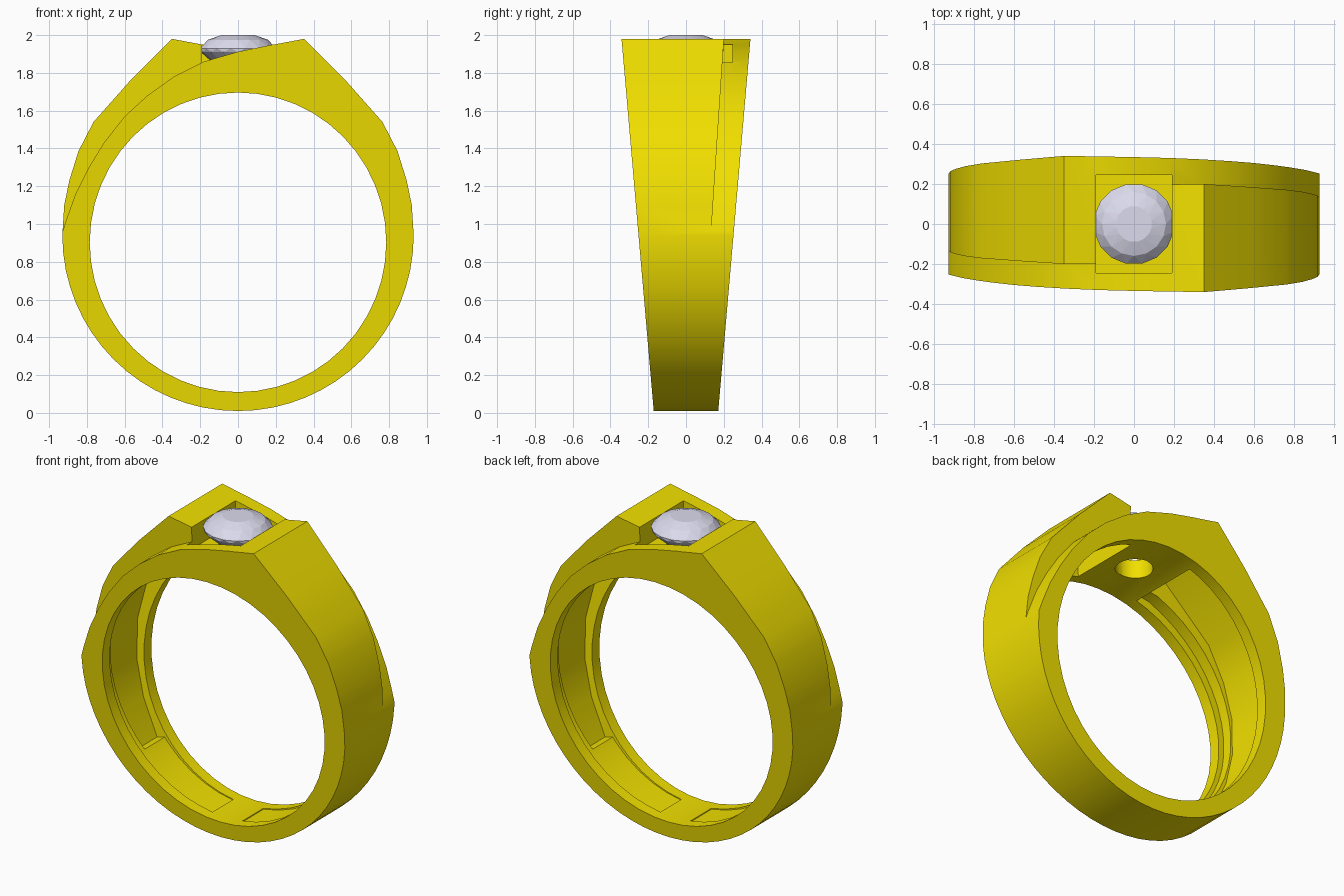
import bpy, bmesh
from math import sin, cos, pi, radians

if "Cube" in bpy.data.objects:
    bpy.data.objects.remove(bpy.data.objects["Cube"])


def material(name, rgb):
    m = bpy.data.materials.new(name)
    m.diffuse_color = (*rgb, 1)
    m.use_nodes = True
    m.node_tree.nodes["Principled BSDF"].inputs["Base Color"].default_value = m.diffuse_color
    return m


def finish(name, bm, mat=None):
    bmesh.ops.recalc_face_normals(bm, faces=bm.faces)
    me = bpy.data.meshes.new(name)
    bm.to_mesh(me)
    bm.free()
    ob = bpy.data.objects.new(name, me)
    bpy.context.collection.objects.link(ob)
    if mat:
        me.materials.append(mat)
    return ob


def prism(name, pts, y_front, y_back, turn=1, mat=None):
    """Extrude an xz profile along y; end caps lean as functions of z. turn=-1 spins it half round z."""
    bm = bmesh.new()
    a = [bm.verts.new((turn * x, turn * y_front(z), z)) for x, z in pts]
    b = [bm.verts.new((turn * x, turn * y_back(z), z)) for x, z in pts]
    bm.faces.new(a)
    bm.faces.new(b[::-1])
    n = len(pts)
    for i in range(n):
        j = (i + 1) % n
        bm.faces.new((a[i], b[i], b[j], a[j]))
    return finish(name, bm, mat)


def lathe(name, rings, seg, mat=None, twist=0):
    """Faceted round solid from (radius, z) rings; alternate rings may be twisted half a step."""
    bm = bmesh.new()
    loops = []
    for k, (r, z) in enumerate(rings):
        loops.append([bm.verts.new((r * cos(2 * pi * (i + twist * (k % 2) / 2) / seg),
                                    r * sin(2 * pi * (i + twist * (k % 2) / 2) / seg), z))
                      for i in range(seg)])
    bm.faces.new(loops[0])
    bm.faces.new(loops[-1])
    for k, (p, q) in enumerate(zip(loops, loops[1:])):
        for i in range(seg):
            j = (i + 1) % seg
            if twist and k % 2 == 0:
                bm.faces.new((p[i], p[j], q[i]))
                bm.faces.new((p[j], q[j], q[i]))
            elif twist:
                bm.faces.new((p[i], p[j], q[j]))
                bm.faces.new((p[i], q[j], q[i]))
            else:
                bm.faces.new((p[i], p[j], q[j], q[i]))
    return finish(name, bm, mat)


gold = material("gold", (0.88, 0.74, 0.0))
crystal = material("crystal", (0.72, 0.71, 0.85))


def half_width(z):
    return 0.17 + 0.0865 * z


def step(z):
    return 0.07 + 0.066 * z


# Band: round below, raised straight shoulders above, widening towards the top
lower = [(0.93 * sin(t), 0.94 - 0.93 * cos(t)) for t in (i * pi / 32 for i in range(1, 17))]
side = lower + [(0.92, 1.1), (0.893, 1.23), (0.845, 1.385), (0.765, 1.54), (0.57, 1.76),
                (0.35, 1.98), (0.19, 1.95)]
outline = [(0, 0.01)] + side + [(-x, z) for x, z in reversed(side)]
band = prism("ring_band", outline, lambda z: -half_width(z), half_width, mat=gold)

cutters = []

# Finger hole
hole = [(0.785 * cos(2 * pi * i / 48), 0.903 + 0.793 * sin(2 * pi * i / 48)) for i in range(48)]
cutters.append(prism("finger_hole_cutter", hole, lambda z: -1, lambda z: 1))

# Sweeping ledges, front and (spun half a turn) back
sweep = [(0.19, 1.951), (0, 1.912), (-0.18, 1.86), (-0.34, 1.78), (-0.48, 1.68), (-0.6, 1.57),
         (-0.71, 1.43), (-0.79, 1.3), (-0.86, 1.16), (-0.91, 1.02), (-0.96, 0.86),
         (-1.2, 0.86), (-1.2, 2.2), (0.19, 2.2)]
for turn, label in ((1, "front"), (-1, "back")):
    cutters.append(prism(label + "_ledge_cutter", sweep, lambda z: -1, lambda z: -step(z), turn))

# Inside of both shoulders: a wide shallow groove fading to the bottom, and a deeper channel in it
arc = [(0.825 * sin(t), 0.93 - 0.825 * cos(t)) for t in (i * pi / 24 for i in range(1, 22))]
groove = [(0.05, 0.3)] + arc + [(0.22, 1.71), (0.22, 1.5), (0.5, 0.93)]
channel = [(0.22, 1.5), (0.22, 1.79), (0.36, 1.83), (0.69, 1.5), (0.79, 1.28), (0.84, 1.05),
           (0.83, 0.8), (0.77, 0.58), (0.66, 0.36), (0.5, 0.4), (0.6, 1.2)]
for turn, label in ((1, "right"), (-1, "left")):
    cutters.append(prism(label + "_groove_cutter", groove,
                         lambda z: 0.075 - half_width(z), lambda z: half_width(z) - 0.075, turn))
    cutters.append(prism(label + "_channel_cutter", channel,
                         lambda z: 0.075 - half_width(z), lambda z: step(z) - 0.02, turn))

# Stone pocket and the round hole through its floor
pocket = [(-0.19, 1.81), (0.19, 1.81), (0.19, 2.2), (-0.19, 2.2)]
cutters.append(prism("pocket_cutter", pocket, lambda z: -0.245, lambda z: 0.245))
cutters.append(lathe("seat_hole_cutter", [(0.11, 1.5), (0.11, 1.9)], 24))

bpy.context.view_layer.objects.active = band
for c in cutters:
    c.hide_render = True
    mod = band.modifiers.new(c.name, "BOOLEAN")
    mod.operation = "DIFFERENCE"
    mod.solver = "EXACT"
    mod.object = c
    bpy.ops.object.modifier_apply(modifier=mod.name)
for c in cutters:
    bpy.data.objects.remove(c)

bpy.ops.object.select_all(action="DESELECT")
band.select_set(True)
bpy.ops.object.shade_smooth_by_angle(angle=radians(25))

# Faceted stone
lathe("gemstone", [(0.025, 1.77), (0.12, 1.84), (0.197, 1.91), (0.203, 1.93), (0.16, 1.975), (0.09, 2.0)],
      16, crystal, twist=1)
